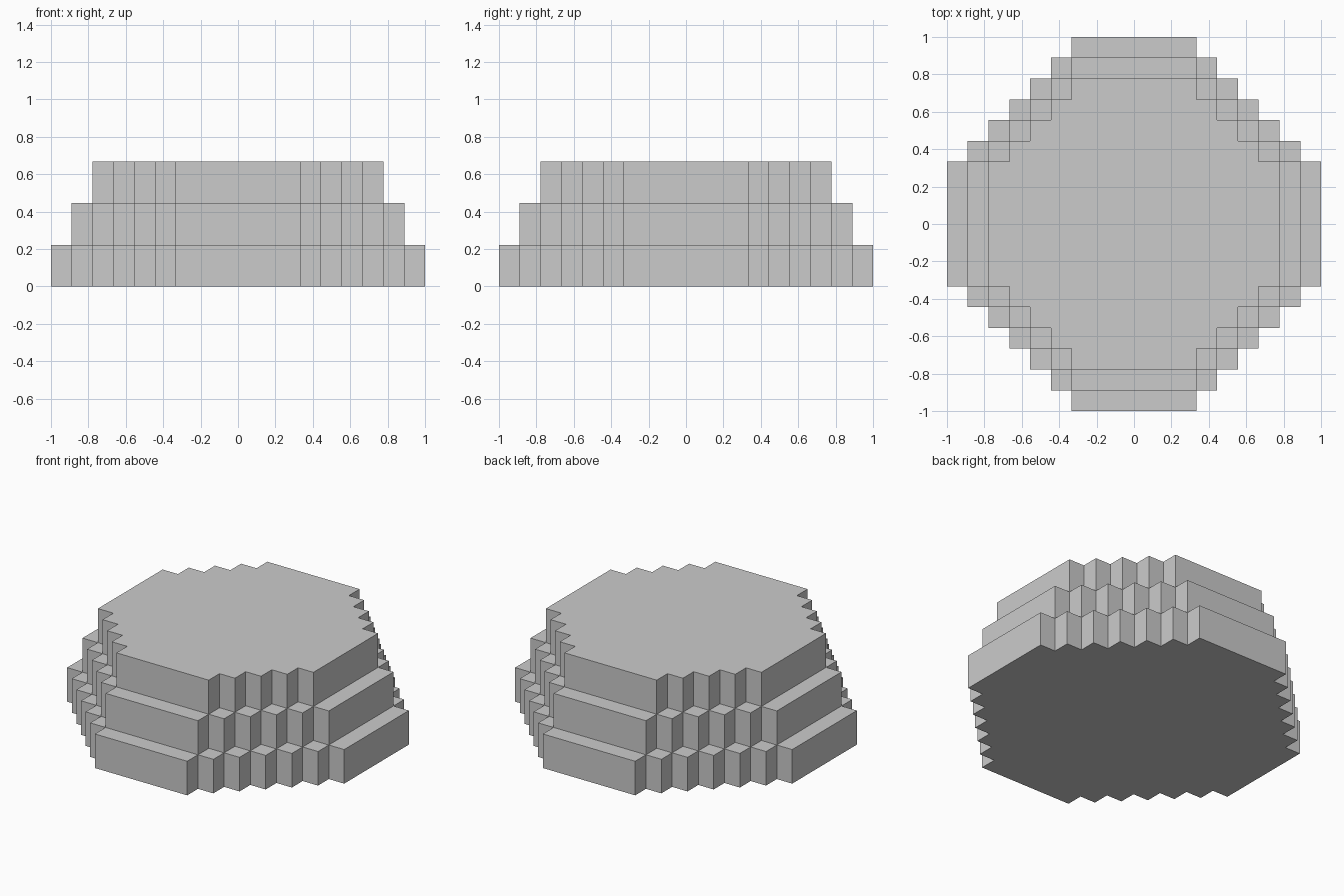
import bpy
import bmesh

cube = bpy.data.objects.get("Cube")
if cube:
    bpy.data.objects.remove(cube, do_unlink=True)

UNIT = 1 / 9          # width of one stair step
FLAT = 3              # half-length of each straight side, in steps
HEIGHT = 2 * UNIT     # height of one tier

# Plain grey shared by every tier
grey = bpy.data.materials.new("plain grey")
grey.use_nodes = True
colour = (0.6, 0.6, 0.6, 1)
grey.diffuse_color = colour
grey.node_tree.nodes["Principled BSDF"].inputs["Base Color"].default_value = colour


def stepped_outline(reach):
    """Counter-clockwise outline with four straight sides and stair-stepped corners."""
    quarter = [(reach, FLAT)]
    for i in range(reach - FLAT):
        x, y = reach - i - 1, FLAT + i
        quarter += [(x, y), (x, y + 1)]
    outline = []
    for _ in range(4):
        outline += quarter
        quarter = [(-y, x) for x, y in quarter]
    return outline


def add_tier(name, reach, level):
    """Extrude a stepped outline into one solid tier."""
    bm = bmesh.new()
    base = [bm.verts.new((x * UNIT, y * UNIT, 0)) for x, y in stepped_outline(reach)]
    floor = bm.faces.new(base)
    lifted = bmesh.ops.extrude_face_region(bm, geom=[floor], use_keep_orig=True)
    top = [v for v in lifted["geom"] if isinstance(v, bmesh.types.BMVert)]
    bmesh.ops.translate(bm, verts=top, vec=(0, 0, HEIGHT))
    bmesh.ops.recalc_face_normals(bm, faces=bm.faces)
    mesh = bpy.data.meshes.new(name)
    bm.to_mesh(mesh)
    bm.free()
    mesh.materials.append(grey)
    tier = bpy.data.objects.new(name, mesh)
    tier.location.z = level * HEIGHT
    bpy.context.collection.objects.link(tier)


# Three tiers, each one step narrower than the one below
for level, name in enumerate(("bottom_tier", "middle_tier", "top_tier")):
    add_tier(name, 9 - level, level)
